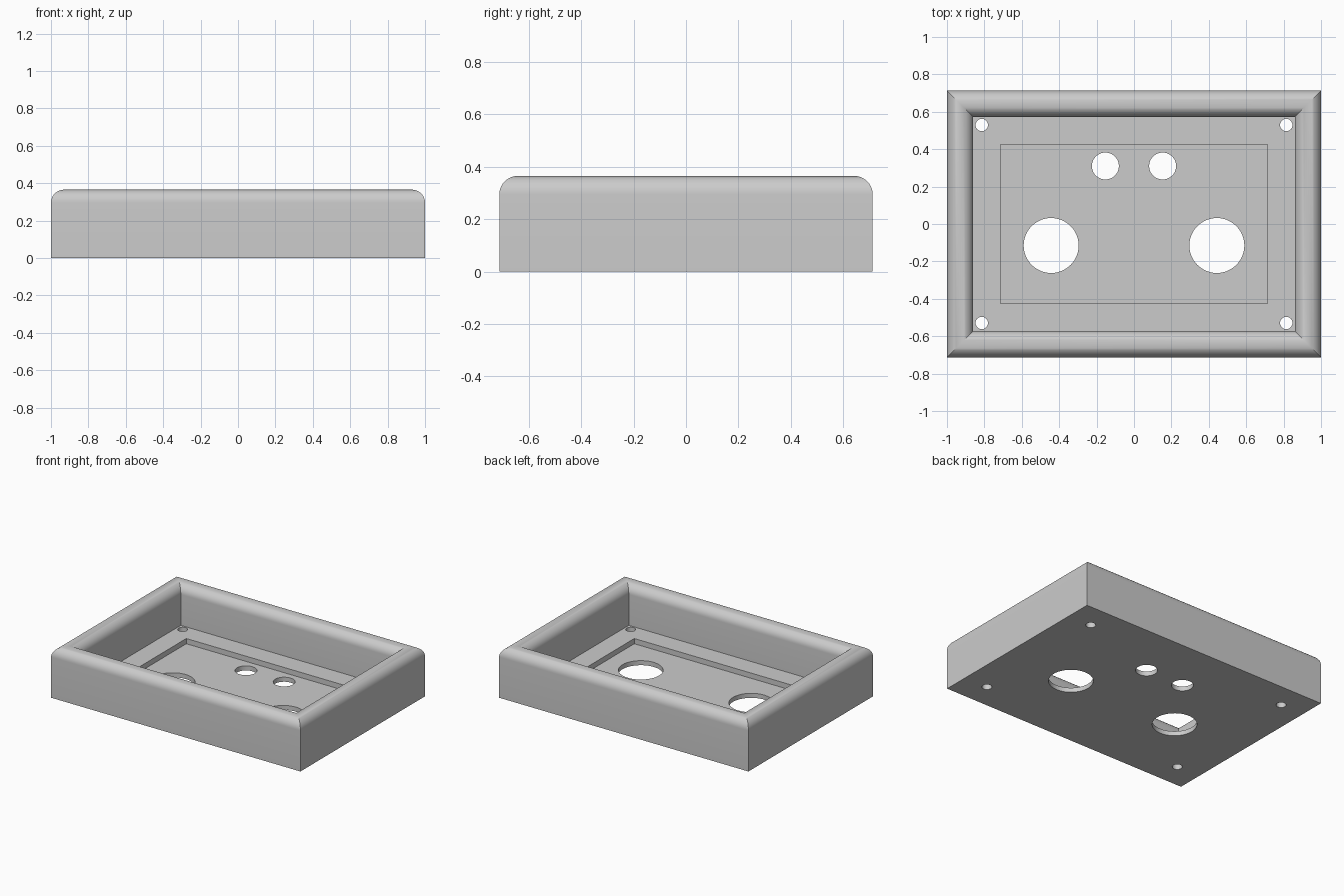
import bpy, bmesh
from math import pi, sin, cos
from mathutils import Matrix

cube = bpy.data.objects.get("Cube")
if cube:
    bpy.data.objects.remove(cube, do_unlink=True)

HALF_X, HALF_Y, HEIGHT = 1.0, 0.713, 0.365
WALL, FLOOR, RECESS_Z, RECESS_INSET = 0.14, 0.071, 0.033, 0.287
ROUND = WALL / 2

grey = bpy.data.materials.new("plain grey")
grey.use_nodes = True
colour = (0.6, 0.6, 0.6, 1)
grey.diffuse_color = colour
grey.node_tree.nodes["Principled BSDF"].inputs["Base Color"].default_value = colour


def make_object(name, bm):
    bmesh.ops.recalc_face_normals(bm, faces=bm.faces)
    mesh = bpy.data.meshes.new(name)
    bm.to_mesh(mesh)
    bm.free()
    obj = bpy.data.objects.new(name, mesh)
    mesh.materials.append(grey)
    bpy.context.collection.objects.link(obj)
    return obj


# Tray section as (inset, height): outer wall, rounded rim, inner wall, floor, recess
STEPS = 20
rim = [(ROUND - ROUND * cos(pi * i / STEPS), HEIGHT - ROUND + ROUND * sin(pi * i / STEPS))
       for i in range(STEPS + 1)]
section = [(0, 0)] + rim + [(WALL, FLOOR), (RECESS_INSET, FLOOR), (RECESS_INSET, RECESS_Z)]

# Mitred rectangular rings joined into the tray
bm = bmesh.new()
rings = []
for inset, z in section:
    x, y = HALF_X - inset, HALF_Y - inset
    rings.append([bm.verts.new((sx * x, sy * y, z))
                  for sx, sy in ((-1, -1), (1, -1), (1, 1), (-1, 1))])
for low, high in zip(rings, rings[1:]):
    for i in range(4):
        j = (i + 1) % 4
        bm.faces.new((low[i], low[j], high[j], high[i]))
bm.faces.new(rings[0])
bm.faces.new(rings[-1])
tray = make_object("tray", bm)

# Holes, mirrored left and right: x, y, radius
holes = [(0.443, -0.115, 0.147), (0.153, 0.31, 0.072),
         (0.814, 0.529, 0.033), (0.814, -0.529, 0.033)]
bm = bmesh.new()
for x, y, radius in holes:
    for side in (-1, 1):
        bmesh.ops.create_cone(bm, cap_ends=True, segments=48, radius1=radius, radius2=radius,
                              depth=0.4, matrix=Matrix.Translation((side * x, y, 0)))
cutter = make_object("hole_cutter", bm)
cutter.hide_render = True

cut = tray.modifiers.new("holes", "BOOLEAN")
cut.operation = "DIFFERENCE"
cut.solver = "EXACT"
cut.object = cutter

# Apply the cut, drop the cutter, smooth the rounded rim
bpy.ops.object.select_all(action="DESELECT")
bpy.context.view_layer.objects.active = tray
tray.select_set(True)
bpy.ops.object.modifier_apply(modifier=cut.name)
bpy.data.objects.remove(cutter, do_unlink=True)
bpy.ops.object.shade_smooth_by_angle(angle=pi / 6)
